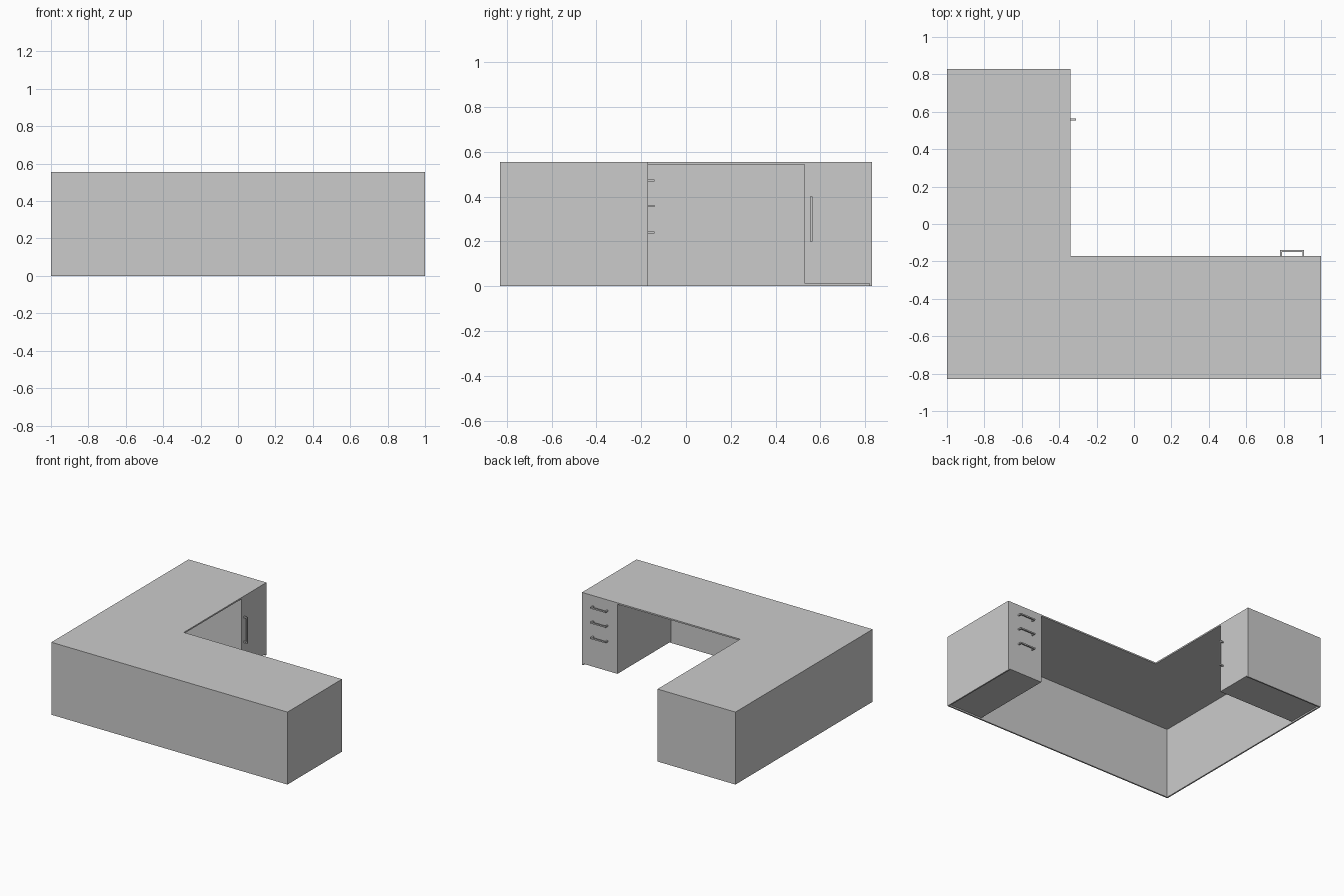
import bpy, bmesh

if "Cube" in bpy.data.objects:
    bpy.data.objects.remove(bpy.data.objects["Cube"])

H, T = 0.555, 0.011          # overall height, board thickness
D = 0.66                     # desk depth
Y = 0.83                     # half extent in y
CAB = 0.30                   # cabinet width


def finish(name, bm):
    bmesh.ops.recalc_face_normals(bm, faces=bm.faces)
    me = bpy.data.meshes.new(name)
    bm.to_mesh(me)
    bm.free()
    ob = bpy.data.objects.new(name, me)
    bpy.context.collection.objects.link(ob)
    return ob


def add_box(bm, lo, hi):
    verts = bmesh.ops.create_cube(bm, size=1)["verts"]
    for v in verts:
        for i in range(3):
            v.co[i] = hi[i] if v.co[i] > 0 else lo[i]


def box(name, lo, hi):
    bm = bmesh.new()
    add_box(bm, lo, hi)
    return finish(name, bm)


def extrude_profile(name, pts, z0, z1):
    bm = bmesh.new()
    face = bm.faces.new([bm.verts.new((x, y, z0)) for x, y in pts])
    ext = bmesh.ops.extrude_face_region(bm, geom=[face])["geom"]
    for v in ext:
        if isinstance(v, bmesh.types.BMVert):
            v.co.z = z1
    return finish(name, bm)


# L-shaped desktop
extrude_profile("desktop", [(-1, -Y), (1, -Y), (1, -Y + D), (-1 + D, -Y + D),
                            (-1 + D, Y), (-1, Y)], H - T, H)

# outer skirt panels, running round the four outside edges
zt = H - T
extrude_profile("outer_panels", [
    (1, -Y + D), (1, -Y), (-1, -Y), (-1, Y), (-1 + D, Y),
    (-1 + D, Y - T), (-1 + T, Y - T), (-1 + T, -Y + T), (1 - T, -Y + T), (1 - T, -Y + D)],
    0, zt)

# cabinets at both ends, slightly raised off the floor
box("drawer_cabinet", (1 - CAB, -Y + T, T), (1 - T, -Y + D, zt))
box("door_cabinet", (-1 + T, Y - CAB, T), (-1 + D, Y - T, zt))


# bracket handle: a bar with a post at each end, lying along x, sticking out in +y
def handle(name, length, loc, vertical=False):
    r, out, h = 0.005, 0.03, length / 2
    bm = bmesh.new()
    path = [(-h, 0), (-h, out), (h, out), (h, 0),
            (h - 2 * r, 0), (h - 2 * r, out - 2 * r), (-h + 2 * r, out - 2 * r), (-h + 2 * r, 0)]
    bm.faces.new([bm.verts.new((x, y, -r)) for x, y in path])
    ext = bmesh.ops.extrude_face_region(bm, geom=bm.faces[:])["geom"]
    for v in ext:
        if isinstance(v, bmesh.types.BMVert):
            v.co.z = r
    if vertical:                       # x -> z, y -> x, z -> y
        for v in bm.verts:
            v.co = (v.co.y, v.co.z, v.co.x)
    bmesh.ops.translate(bm, verts=bm.verts, vec=loc)
    return finish(name, bm)


for i, z in enumerate((0.24, 0.358, 0.472)):
    handle(f"drawer_handle_{i + 1}", 0.13, (0.845, -Y + D, z))
handle("door_handle", 0.20, (-1 + D, 0.559, 0.30), vertical=True)
